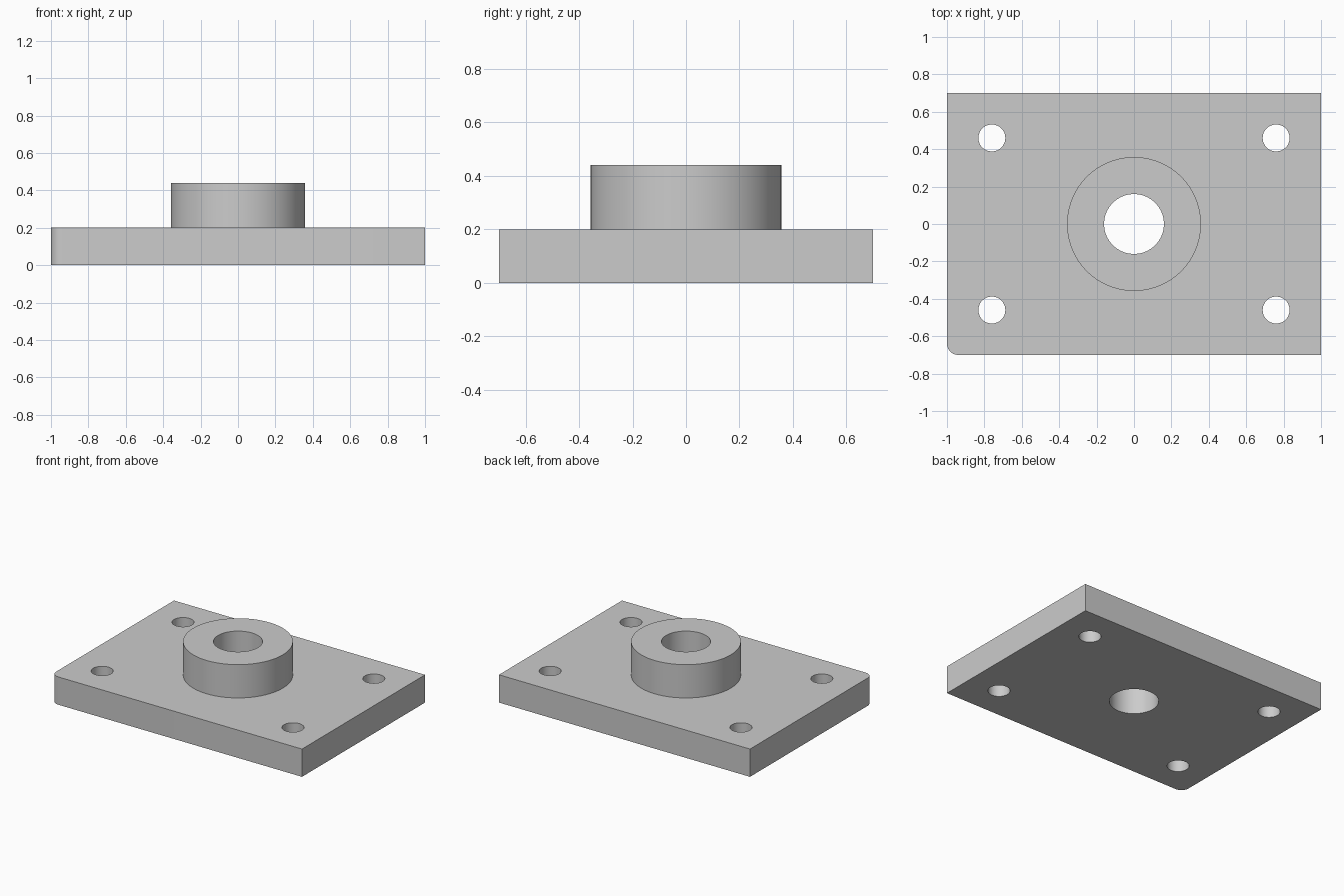
import bpy
import bmesh
from math import radians

if "Cube" in bpy.data.objects:
    bpy.data.objects.remove(bpy.data.objects["Cube"], do_unlink=True)

PLATE_TOP, BOSS_TOP = 0.2, 0.44

grey = bpy.data.materials.new("plain grey")
grey.use_nodes = True
colour = (0.6, 0.6, 0.6, 1)
grey.diffuse_color = colour
grey.node_tree.nodes["Principled BSDF"].inputs["Base Color"].default_value = colour


def cylinder(name, x, y, radius, low, high, sides=96):
    bpy.ops.mesh.primitive_cylinder_add(
        vertices=sides, radius=radius, depth=high - low,
        location=(x, y, (low + high) / 2))
    obj = bpy.context.object
    obj.name = name
    obj.data.materials.append(grey)
    return obj


def boolean(target, other, operation):
    mod = target.modifiers.new(operation.title(), "BOOLEAN")
    mod.operation = operation
    mod.solver = "EXACT"
    mod.object = other
    bpy.context.view_layer.objects.active = target
    bpy.ops.object.modifier_apply(modifier=mod.name)
    bpy.data.objects.remove(other, do_unlink=True)


# Base plate, with one rounded vertical edge at the front right
bpy.ops.mesh.primitive_cube_add(size=1, location=(0, 0, PLATE_TOP / 2))
plate = bpy.context.object
plate.name = "flanged_plate"
plate.scale = (2, 1.4, PLATE_TOP)
bpy.ops.object.transform_apply(location=True, scale=True)
plate.data.materials.append(grey)

bm = bmesh.new()
bm.from_mesh(plate.data)
corner = [e for e in bm.edges if all(v.co.x < 0 and v.co.y < 0 for v in e.verts)]
bmesh.ops.bevel(bm, geom=corner, offset=0.06, segments=10, profile=0.5, affect="EDGES")
bm.to_mesh(plate.data)
bm.free()

# Round boss joined to the plate
boolean(plate, cylinder("boss", 0, 0, 0.358, 0.1, BOSS_TOP), "UNION")

# Central bore and four bolt holes, all the way through
boolean(plate, cylinder("bore", 0, 0, 0.16, -0.1, BOSS_TOP + 0.1), "DIFFERENCE")
for x in (-0.76, 0.76):
    for y in (-0.46, 0.46):
        boolean(plate, cylinder("bolt_hole", x, y, 0.072, -0.1, 0.3, 48), "DIFFERENCE")

# Smooth the round walls, keep the rims sharp
bpy.ops.object.select_all(action="DESELECT")
plate.select_set(True)
bpy.context.view_layer.objects.active = plate
bpy.ops.object.shade_smooth_by_angle(angle=radians(30))
